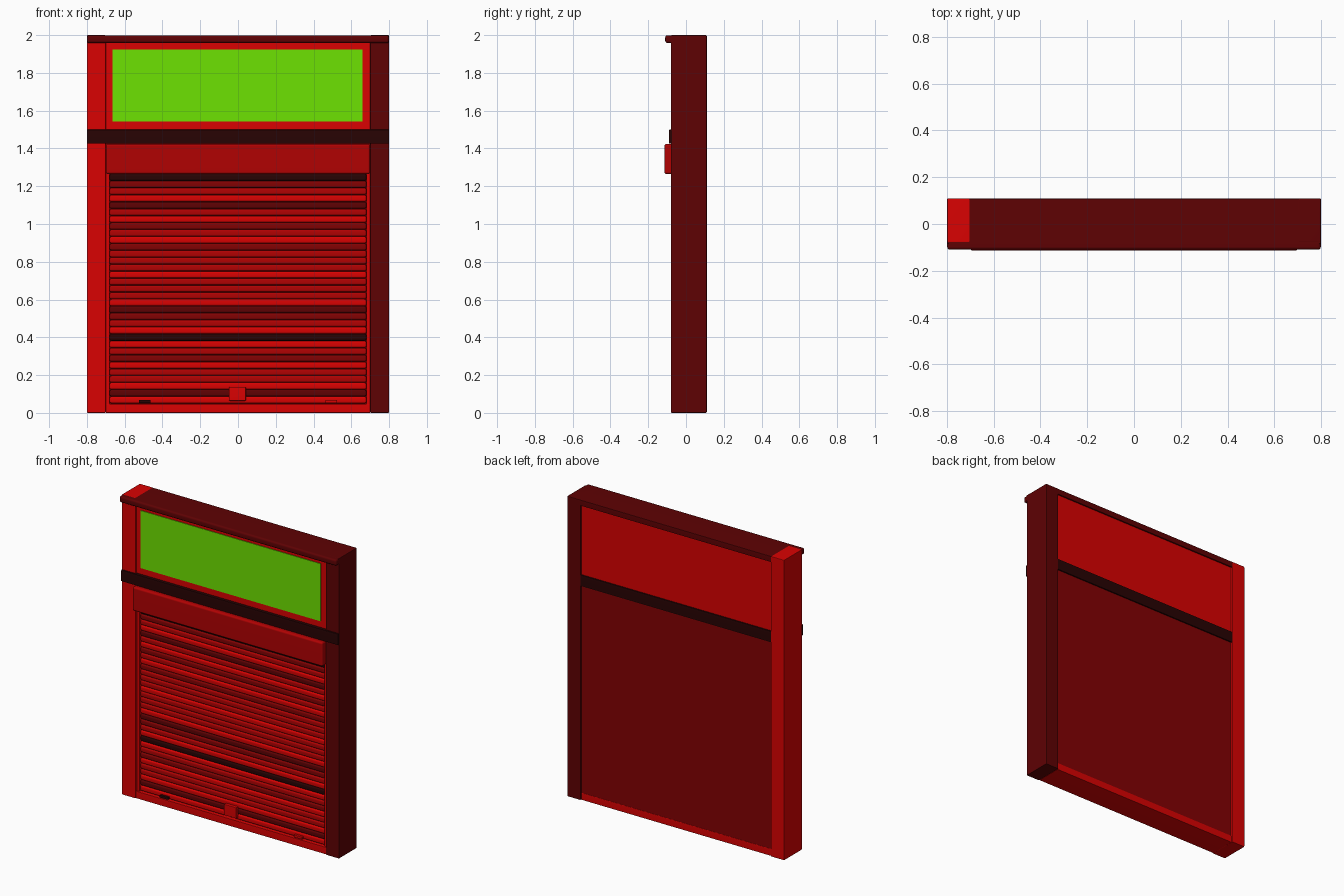
import bpy

if "Cube" in bpy.data.objects:
    bpy.data.objects.remove(bpy.data.objects["Cube"], do_unlink=True)


def material(name, colour):
    m = bpy.data.materials.new(name)
    m.use_nodes = True
    rgba = (*colour, 1)
    m.diffuse_color = rgba
    m.node_tree.nodes["Principled BSDF"].inputs["Base Color"].default_value = rgba
    return m


bright = material("bright red", (0.70, 0.0005, 0.0005))
medium = material("medium red", (0.44, 0.0005, 0.0008))
deep = material("deep red", (0.225, 0.0005, 0.0008))
dark = material("dark maroon", (0.113, 0.0005, 0.001))
black = material("brown black", (0.021, 0.001, 0.001))
green = material("lime green", (0.155, 0.76, 0.0005))


def block(name, x, y, z, mat, bevel=0.0, segments=2):
    """Box between the given (low, high) ranges, with rounded edges."""
    centre = [(r[0] + r[1]) / 2 for r in (x, y, z)]
    bpy.ops.mesh.primitive_cube_add(size=1, location=centre)
    ob = bpy.context.object
    ob.name = name
    ob.scale = [r[1] - r[0] for r in (x, y, z)]
    bpy.ops.object.transform_apply(location=False, rotation=False, scale=True)
    ob.data.materials.append(mat)
    if bevel:
        mod = ob.modifiers.new("rounded edges", "BEVEL")
        mod.width = bevel
        mod.segments = segments
        bpy.ops.object.modifier_apply(modifier=mod.name)
        bpy.ops.object.shade_smooth_by_angle()
        # Keep the large faces evenly flat next to the rounded edges
        flat = ob.modifiers.new("flat faces", "WEIGHTED_NORMAL")
        flat.keep_sharp = True
    return ob


# Side pillars, one bright and one dark
block("right_pillar", (-0.8, -0.7), (-0.08, 0.11), (0, 2), bright, 0.006)
block("left_pillar", (0.7, 0.8), (-0.08, 0.11), (0, 2), dark, 0.006)

# Top cap with a rounded front lip
block("top_cap", (-0.799, 0.799), (-0.085, 0.109), (1.96, 1.999), dark, 0.004)
block("top_lip", (-0.799, 0.799), (-0.11, -0.05), (1.958, 1.999), dark, 0.012, 3)

# Sign panel with a thin coloured plate
block("sign_panel", (-0.703, 0.703), (-0.07, 0.1), (1.49, 1.97), bright)
block("sign_face", (-0.665, 0.66), (-0.074, -0.069), (1.542, 1.925), green)

# Dividing beam, wrapping the front of the pillars
block("dividing_beam", (-0.7995, 0.7995), (-0.09, 0.108), (1.425, 1.5), black, 0.004)

# Shutter housing
block("shutter_housing", (-0.7, 0.7), (-0.114, -0.03), (1.264, 1.424), medium, 0.012, 3)

# Shutter backing, guide rails and bottom bar
block("shutter_backing", (-0.703, 0.703), (-0.04, 0.1), (0.04, 1.43), deep)
for side, name in ((-1, "right_guide_rail"), (1, "left_guide_rail")):
    xs = sorted((side * 0.68, side * 0.702))
    block(name, xs, (-0.065, -0.03), (0.045, 1.27), bright, 0.003)
block("bottom_bar", (-0.702, 0.702), (-0.074, 0.102), (0, 0.048), bright, 0.004)

# Shutter slats, coloured from the top down
shades = {"B": bright, "M": medium, "E": deep, "D": dark, "K": black}
pattern = "KEMBDMBEMBEMMMBMMMBDEMBKBMEBMMBDB"
low, high = 0.05, 1.265
pitch = (high - low) / len(pattern)
for i, key in enumerate(pattern):
    top = high - i * pitch
    block(f"slat_{i + 1}", (-0.68, 0.68), (-0.06, -0.03),
          (top - pitch + 0.0005, top - 0.0005), shades[key], 0.01, 3)

# Lock box and the two small finger pulls
block("lock_box", (-0.048, 0.042), (-0.08, -0.04), (0.064, 0.138), bright, 0.005)
block("right_finger_pull", (-0.525, -0.463), (-0.075, -0.045), (0.053, 0.069), black, 0.002)
block("left_finger_pull", (0.463, 0.525), (-0.075, -0.045), (0.053, 0.069), bright, 0.002)
